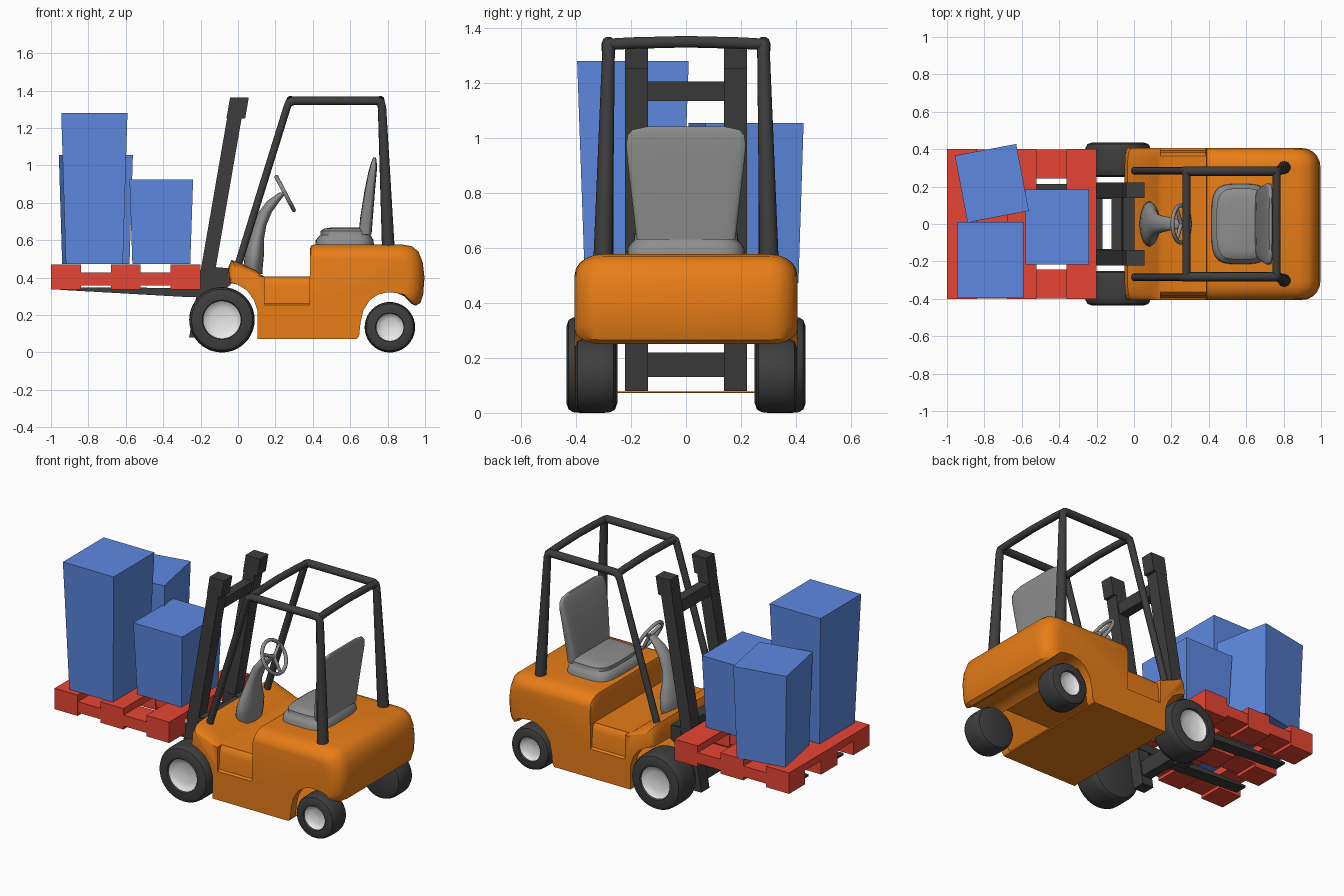
import bpy, bmesh, math
from mathutils import Vector, Matrix

if "Cube" in bpy.data.objects:
    bpy.data.objects.remove(bpy.data.objects["Cube"])


def material(name, rgb):
    m = bpy.data.materials.new(name)
    m.diffuse_color = (*rgb, 1)
    m.use_nodes = True
    m.node_tree.nodes["Principled BSDF"].inputs["Base Color"].default_value = m.diffuse_color
    return m


ORANGE = material("orange paint", (0.84, 0.215, 0.009))
DARK = material("dark metal", (0.048, 0.048, 0.048))
GREY = material("grey vinyl", (0.27, 0.27, 0.27))
WHITE = material("white hub", (0.8, 0.8, 0.8))
RED = material("red pallet", (0.8, 0.06, 0.033))
BLUE = material("blue crate", (0.11, 0.25, 0.76))


def finish(name, bm, mat, smooth=None):
    bmesh.ops.recalc_face_normals(bm, faces=bm.faces)
    me = bpy.data.meshes.new(name)
    bm.to_mesh(me)
    bm.free()
    ob = bpy.data.objects.new(name, me)
    bpy.context.collection.objects.link(ob)
    me.materials.append(mat)
    if smooth:
        shade(ob, smooth)
    return ob


def activate(ob):
    bpy.ops.object.select_all(action='DESELECT')
    ob.select_set(True)
    bpy.context.view_layer.objects.active = ob


def shade(ob, angle):
    activate(ob)
    bpy.ops.object.shade_smooth_by_angle(angle=math.radians(angle))


def skin(name, rings, mat, smooth=None):
    """Join closed rings of points into a capped solid."""
    bm = bmesh.new()
    vr = [[bm.verts.new(p) for p in r] for r in rings]
    n = len(rings[0])
    for a, b in zip(vr, vr[1:]):
        for i in range(n):
            bm.faces.new((a[i], a[(i + 1) % n], b[(i + 1) % n], b[i]))
    bm.faces.new(vr[0])
    bm.faces.new(vr[-1])
    return finish(name, bm, mat, smooth)


def loft(name, sections, mat, n=4, power=None, smooth=None, turn=0):
    """Stack horizontal sections (cx, cy, z, half_x, half_y); rectangles unless power is given."""
    e = 2 / power if power else 0
    rings = []
    for cx, cy, z, hx, hy in sections:
        ring = []
        for i in range(n):
            a = 2 * math.pi * (i + 0.5) / n
            c, s = math.cos(a), math.sin(a)
            v = Vector((hx * math.copysign(abs(c) ** e, c), hy * math.copysign(abs(s) ** e, s), 0))
            ring.append(Matrix.Rotation(turn, 3, 'Z') @ v + Vector((cx, cy, z)))
        rings.append(ring)
    return skin(name, rings, mat, smooth)


def box(name, x0, x1, y0, y1, z0, z1, mat):
    c = ((x0 + x1) / 2, (y0 + y1) / 2)
    h = ((x1 - x0) / 2, (y1 - y0) / 2)
    return loft(name, [(*c, z0, *h), (*c, z1, *h)], mat)


def lathe(name, profile, x, z, side, mat, n=40):
    """Spin (radius, y) points about an axle along y."""
    rings = [[(x + max(r, 0.001) * math.cos(2 * math.pi * i / n), side * y,
               z + max(r, 0.001) * math.sin(2 * math.pi * i / n)) for i in range(n)] for r, y in profile]
    return skin(name, rings, mat, 40)


def tube(name, points, depth, mat, cyclic=False):
    """Round tube through (x, y, z, radius factor) points."""
    cu = bpy.data.curves.new(name, 'CURVE')
    cu.dimensions = '3D'
    cu.bevel_depth, cu.bevel_resolution, cu.use_fill_caps = depth, 3, True
    sp = cu.splines.new('POLY')
    sp.points.add(len(points) - 1)
    sp.use_cyclic_u = cyclic
    for p, (x, y, z, r) in zip(sp.points, points):
        p.co, p.radius = (x, y, z, 1), r
    ob = bpy.data.objects.new(name, cu)
    bpy.context.collection.objects.link(ob)
    cu.materials.append(mat)
    activate(ob)
    bpy.ops.object.convert(target='MESH')
    shade(bpy.context.object, 50)


# Body: side profile (x, z, inset x, inset z); insets round the outer edges
profile = [
    (-0.05, 0.375, 0.01, 0), (-0.05, 0.46, 0.02, -0.02), (-0.035, 0.495, 0.02, -0.035),
    (0.0, 0.482, 0, -0.035), (0.09, 0.442, 0, -0.025), (0.125, 0.415, 0, -0.01), (0.145, 0.405, 0, 0),
    (0.385, 0.405, 0, 0), (0.385, 0.555, 0, -0.06), (0.39, 0.57, 0, -0.07), (0.405, 0.577, 0, -0.075),
    (0.88, 0.577, -0.03, -0.08), (0.93, 0.568, -0.06, -0.078), (0.965, 0.54, -0.085, -0.06),
    (0.988, 0.48, -0.095, -0.025), (0.997, 0.40, -0.095, 0), (0.99, 0.31, -0.09, 0.025),
    (0.975, 0.265, -0.08, 0.05), (0.95, 0.25, -0.055, 0.055), (0.925, 0.262, -0.03, 0.045),
    (0.89, 0.30, 0, 0.01), (0.85, 0.318, 0, 0), (0.80, 0.322, 0, 0), (0.75, 0.31, 0, 0),
    (0.705, 0.28, 0, 0), (0.67, 0.225, 0, 0), (0.655, 0.16, 0, 0), (0.648, 0.09, 0, 0),
    (0.635, 0.072, 0, 0), (0.105, 0.072, 0, 0), (0.105, 0.22, 0, 0), (0.085, 0.28, 0, 0),
    (0.05, 0.33, 0, 0), (0.0, 0.362, 0, 0)]
layers = []
for k in range(6):
    a = math.pi / 2 * k / 5
    layers.append((0.405 - 0.1 * (1 - math.cos(a)), 1 - math.sin(a)))
layers += [(-y, t) for y, t in reversed(layers)]
body = skin("body", [[(x + t * ix, y, z + t * iz) for x, z, ix, iz in profile] for y, t in layers], ORANGE)

# Hollow tunnel above the floor plate and the two shallow side steps are cut away
cutters = [box("tunnel_cutter", -0.2, 0.72, -0.35, 0.35, 0.078, 0.345, ORANGE)]
step = [(0.364, 0.45), (0.364, 0.404), (0.377, 0.39), (0.385, 0.36), (0.392, 0.262), (0.41, 0.25),
        (0.5, 0.25), (0.5, 0.45)]
for s in (1, -1):
    cutters.append(skin("step_cutter", [[(x, s * y, z) for y, z in step] for x in (0.142, 0.383)], ORANGE))
for c in cutters:
    mod = body.modifiers.new("cut", 'BOOLEAN')
    mod.operation, mod.solver, mod.object = 'DIFFERENCE', 'EXACT', c
    activate(body)
    bpy.ops.object.modifier_apply(modifier=mod.name)
    bpy.data.objects.remove(c)
shade(body, 35)

# Wheels
for label, x, r, hub, yi, yo in (("front", -0.086, 0.175, 0.1, 0.25, 0.435), ("rear", 0.812, 0.135, 0.073, 0.255, 0.403)):
    for s, side in ((1, "left"), (-1, "right")):
        lathe(f"{label}_{side}_tyre",
              [(0, yi), (r * 0.8, yi), (r * 0.93, yi + 0.008), (r * 0.985, yi + 0.025), (r, yi + 0.05),
               (r, yo - 0.05), (r * 0.985, yo - 0.025), (r * 0.93, yo - 0.008), (r * 0.8, yo),
               (hub * 1.05, yo), (hub, yo - 0.008), (hub * 0.98, yo - 0.04), (0, yo - 0.05)], x, r, s, DARK)
        lathe(f"{label}_{side}_hub", [(hub * 0.98, yo - 0.045), (hub, yo - 0.012), (hub * 0.9, yo - 0.022),
                                      (hub * 0.6, yo - 0.032), (0, yo - 0.036)], x, r, s, WHITE)


# Mast: tilted rails, crossbars, forks and carriage
def mast_x(z):
    return -0.02 + 0.173 * (z - 1.25)


for s, side in ((1, "left"), (-1, "right")):
    loft(f"mast_{side}_rail", [(mast_x(z), s * 0.18, z, 0.039, 0.041) for z in (0.08, 1.355)], DARK)
    loft(f"mast_{side}_cap", [(mast_x(z) + 0.008, s * 0.18, z, 0.05, 0.0415) for z in (1.25, 1.362)], DARK)
    fork = [(-0.95, 0.335), (-0.3, 0.298), (-0.15, 0.295), (-0.04, 0.36), (-0.04, 0.45), (-0.17, 0.46),
            (-0.195, 0.345), (-0.95, 0.348)]
    skin(f"{side}_fork", [[(x, s * y, z) for x, z in fork] for y in (0.135, 0.215)], DARK)
for label, z0, z1 in (("upper", 1.135, 1.205), ("lower", 0.13, 0.22)):
    loft(f"mast_{label}_crossbar", [(mast_x(z), 0, z, 0.03, 0.15) for z in (z0, z1)], DARK)
box("carriage", -0.12, 0.0, -0.22, 0.22, 0.37, 0.45, DARK)

# Overhead guard
for s, side in ((1, "left"), (-1, "right")):
    tube(f"guard_{side}_frame", [
        (-0.005, s * 0.285, 0.45, 0.95), (0.262, s * 0.285, 1.31, 0.95), (0.272, s * 0.285, 1.334, 1.05),
        (0.295, s * 0.282, 1.345, 1.1), (0.745, s * 0.282, 1.345, 1.1), (0.764, s * 0.282, 1.335, 1.1),
        (0.77, s * 0.282, 1.31, 1.05), (0.804, s * 0.302, 0.55, 1.6)], 0.022, DARK)
for label, x in (("front", 0.28), ("rear", 0.762)):
    tube(f"guard_{label}_bar", [(x, y, z, 1) for y, z in ((-0.285, 1.34), (-0.2, 1.345), (0, 1.35),
                                                          (0.2, 1.345), (0.285, 1.34))], 0.022, DARK)

# Seat
loft("seat_cushion", [(0.57, 0, 0.57, 0.157, 0.215), (0.57, 0, 0.6, 0.155, 0.212), (0.572, 0, 0.618, 0.143, 0.2),
                      (0.575, 0, 0.628, 0.134, 0.19), (0.575, 0, 0.65, 0.134, 0.19),
                      (0.58, 0, 0.662, 0.12, 0.172), (0.585, 0, 0.668, 0.09, 0.14)], GREY, 40, 4, 50)
loft("seat_backrest", [(0.679, 0, 0.63, 0.035, 0.18), (0.687, 0, 0.72, 0.034, 0.19), (0.705, 0, 0.87, 0.028, 0.208),
                       (0.72, 0, 0.97, 0.022, 0.218), (0.726, 0, 1.01, 0.016, 0.213), (0.729, 0, 1.03, 0.012, 0.195),
                       (0.73, 0, 1.042, 0.007, 0.14)], GREY, 40, 5, 50)

# Steering column and wheel
loft("steering_column", [(0.085, 0, 0.42, 0.045, 0.1), (0.082, 0, 0.47, 0.052, 0.12), (0.088, 0, 0.53, 0.052, 0.115),
                         (0.1, 0, 0.61, 0.04, 0.08), (0.118, 0, 0.68, 0.034, 0.055),
                         (0.145, 0, 0.75, 0.036, 0.045), (0.19, 0, 0.81, 0.034, 0.035),
                         (0.24, 0, 0.855, 0.02, 0.025)], GREY, 24, 2, 60)
hub = Vector((0.252, 0, 0.85))
down = Vector((0.465, 0, -0.885))


def rim(a, r):
    return hub + down * (r * math.cos(a)) + Vector((0, r * math.sin(a), 0))


tube("steering_rim", [(*rim(2 * math.pi * i / 32, 0.1), 1) for i in range(32)], 0.011, GREY, True)
for i in range(3):
    a = 2 * math.pi * i / 3
    tube(f"steering_spoke_{i + 1}", [(*rim(a, 0), 1.3), (*rim(a, 0.1), 1)], 0.009, GREY)

# Pallet: slats along y, stringers along x, blocks below
for i, x in enumerate((-1.0, -0.68, -0.36)):
    box(f"pallet_slat_{i + 1}", x, x + 0.16, -0.4, 0.4, 0.425, 0.47, RED)
    for j, y in enumerate((-0.4, -0.08, 0.24)):
        box(f"pallet_block_{i + 1}_{j + 1}", x, x + 0.16, y, y + 0.16, 0.338, 0.425, RED)
for j, y in enumerate((-0.4, -0.08, 0.24)):
    box(f"pallet_stringer_{j + 1}", -0.99, -0.21, y + 0.003, y + 0.157, 0.358, 0.427, RED)

# Crates, slightly wider at the top
for name, x, y, hx, hy, top, deg in (("tall_crate", -0.768, -0.193, 0.177, 0.203, 1.28, 0),
                                     ("short_crate", -0.41, -0.016, 0.17, 0.2, 0.925, 0),
                                     ("turned_crate", -0.76, 0.218, 0.167, 0.182, 1.055, 10.7)):
    k = 0.86 if top > 1.2 else 0.91
    loft(name, [(x, y, 0.472, hx * k, hy * k), (x, y, top, hx, hy)], BLUE, turn=math.radians(deg))
